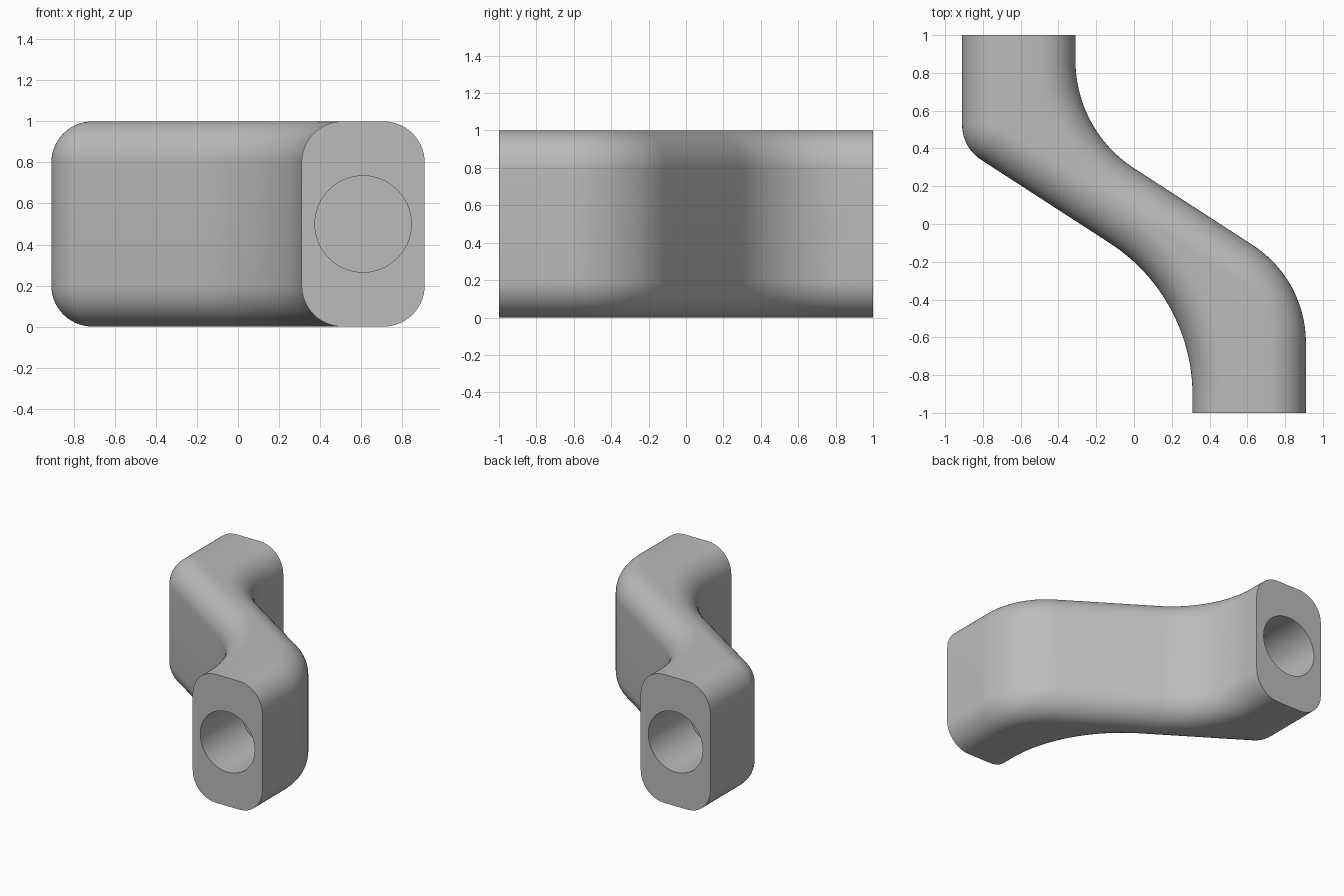
import bpy, bmesh, math
from mathutils import Vector

cube = bpy.data.objects.get("Cube")
if cube:
    bpy.data.objects.remove(cube, do_unlink=True)

HEIGHT = 1.0
FILLET = 0.2
ARC_STEPS = 24
FILLET_STEPS = 14
HOLE_RADIUS = 0.235
HOLE_DEPTH = 0.5

grey = bpy.data.materials.new("plain grey")
grey.use_nodes = True
colour = (0.5, 0.5, 0.5, 1)
grey.diffuse_color = colour
grey.node_tree.nodes["Principled BSDF"].inputs["Base Color"].default_value = colour


def rounded_path(corners, radii):
    """Back-to-front path with rounded bends, as (point, left-hand normal) pairs."""
    pts = [Vector(c) for c in corners]
    dirs = [(b - a).normalized() for a, b in zip(pts, pts[1:])]
    normal = lambda d: Vector((-d.y, d.x))
    path = [(pts[0], normal(dirs[0]))]
    for corner, d0, d1, r in zip(pts[1:-1], dirs, dirs[1:], radii):
        turn = math.atan2(d0.cross(d1), d0.dot(d1))
        side = math.copysign(1, turn)
        start = corner - d0 * r * math.tan(abs(turn) / 2)
        centre = start + normal(d0) * side * r
        a0 = math.atan2(d0.y, d0.x)
        for i in range(ARC_STEPS + 1):
            a = a0 + turn * i / ARC_STEPS
            n = Vector((-math.sin(a), math.cos(a)))
            path.append((centre - n * side * r, n))
    path.append((pts[-1], normal(dirs[-1])))
    return path


# Plan outline of the two side walls
left_wall = rounded_path([(-0.91, 1), (-0.91, 0.405), (0.31, -0.385), (0.31, -1)], (0.22, 0.96))
right_wall = rounded_path([(-0.31, 1), (-0.31, 0.496), (0.91, -0.294), (0.91, -1)], (0.68, 0.615))


def wall_section(point, inward):
    """Wall profile from bottom to top with a quarter-round at each end."""
    quarter = []
    for i in range(FILLET_STEPS + 1):
        a = math.pi / 2 * i / FILLET_STEPS
        p = point + inward * FILLET * (1 - math.sin(a))
        quarter.append((p.x, p.y, FILLET * (1 - math.cos(a))))
    return quarter + [(x, y, HEIGHT - z) for x, y, z in reversed(quarter)]


# Offset arm: rounded sections lofted from the back end to the front end
bm = bmesh.new()
rings = []
for (lp, ln), (rp, rn) in zip(left_wall, right_wall):
    section = wall_section(lp, ln) + wall_section(rp, -rn)[::-1]
    rings.append([bm.verts.new(co) for co in section])
count = len(rings[0])
for a, b in zip(rings, rings[1:]):
    for i in range(count):
        j = (i + 1) % count
        bm.faces.new((a[i], a[j], b[j], b[i]))
bm.faces.new(rings[0])
bm.faces.new(rings[-1][::-1])
bmesh.ops.recalc_face_normals(bm, faces=bm.faces)
mesh = bpy.data.meshes.new("offset_arm")
bm.to_mesh(mesh)
bm.free()
mesh.materials.append(grey)
arm = bpy.data.objects.new("offset_arm", mesh)
bpy.context.collection.objects.link(arm)

# Blind round socket in each end
for side, name in ((1, "front_socket_cutter"), (-1, "back_socket_cutter")):
    bpy.ops.mesh.primitive_cylinder_add(
        vertices=64, radius=HOLE_RADIUS, depth=2 * HOLE_DEPTH,
        location=(0.61 * side, -side, HEIGHT / 2), rotation=(math.pi / 2, 0, 0))
    cutter = bpy.context.object
    cutter.name = name
    cutter.hide_render = True
    cutter.data.materials.append(grey)
    cut = arm.modifiers.new("socket", 'BOOLEAN')
    cut.operation = 'DIFFERENCE'
    cut.solver = 'EXACT'
    cut.object = cutter
    bpy.ops.object.select_all(action='DESELECT')
    arm.select_set(True)
    bpy.context.view_layer.objects.active = arm
    bpy.ops.object.modifier_apply(modifier=cut.name)
    bpy.data.objects.remove(cutter, do_unlink=True)

bpy.ops.object.shade_smooth_by_angle(angle=math.radians(30))
